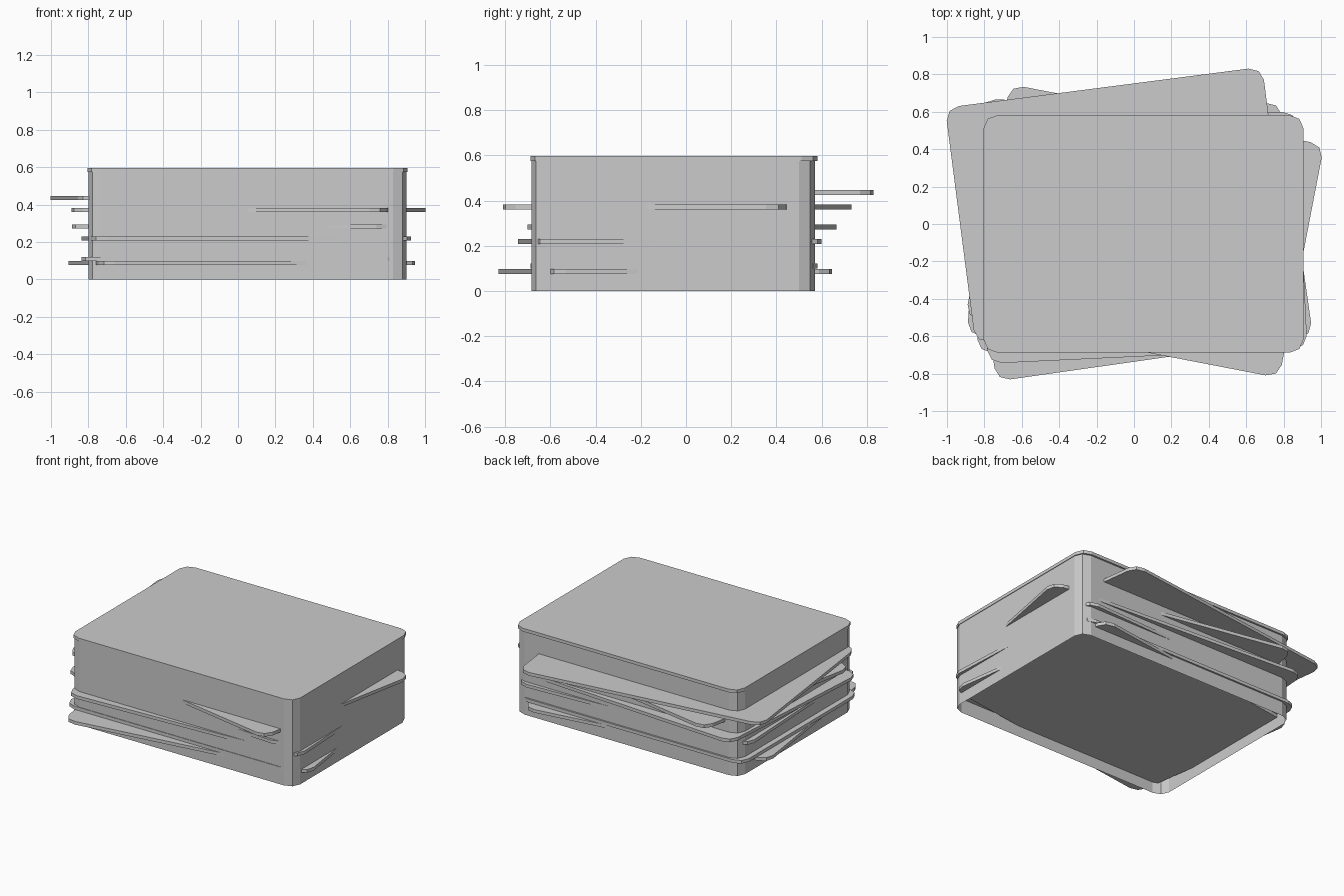
import bpy
import bmesh
from math import radians
from mathutils import Matrix

if "Cube" in bpy.data.objects:
    bpy.data.objects.remove(bpy.data.objects["Cube"], do_unlink=True)

grey = bpy.data.materials.new("card_grey")
grey.use_nodes = True
colour = (0.6, 0.6, 0.6, 1)
grey.diffuse_color = colour
grey.node_tree.nodes["Principled BSDF"].inputs["Base Color"].default_value = colour

CARD = (0.855, 0.635)
THICKNESS = 0.022


def outline(half_x, half_y):
    """Rectangle with clipped corners, counter-clockwise."""
    corner = [(0, 0.07), (0.022, 0.02), (0.074, 0)]
    points = []
    for sx, sy in ((1, 1), (-1, 1), (-1, -1), (1, -1)):
        cuts = corner if sx * sy > 0 else corner[::-1]
        points += [(sx * (half_x - a), sy * (half_y - b)) for a, b in cuts]
    return points


def slab(name, half, x, y, z, height, turn=0, hollow=False):
    """Extrude the outline upward from z; a hollow one has walls only."""
    bm = bmesh.new()
    base = bm.faces.new([bm.verts.new((px, py, 0)) for px, py in outline(*half)])
    out = bmesh.ops.extrude_face_region(bm, geom=[base], use_keep_orig=True)
    top = [v for v in out["geom"] if isinstance(v, bmesh.types.BMVert)]
    bmesh.ops.translate(bm, verts=top, vec=(0, 0, height))
    bmesh.ops.recalc_face_normals(bm, faces=bm.faces)
    if hollow:
        caps = [f for f in bm.faces if len(f.verts) > 4]
        bmesh.ops.delete(bm, geom=caps, context="FACES_ONLY")
    mesh = bpy.data.meshes.new(name)
    bm.to_mesh(mesh)
    bm.free()
    mesh.materials.append(grey)
    obj = bpy.data.objects.new(name, mesh)
    obj.matrix_world = Matrix.Translation((x, y, z)) @ Matrix.Rotation(radians(turn), 4, "Z")
    bpy.context.collection.objects.link(obj)


# Side walls of the neat stack, open underneath, closed by the top card
slab("stack_walls", (0.851, 0.627), 0.051, -0.057, 0, 0.585, hollow=True)
slab("top_card", CARD, 0.051, -0.053, 0.597 - THICKNESS, THICKNESS)

# Crooked cards sticking out of the stack: x, y, middle height, turn
crooked = [
    (0.021, -0.092, 0.087, 8.1),
    (0.018, -0.053, 0.110, 0),
    (0.043, -0.072, 0.218, 2.7),
    (0.002, -0.017, 0.284, -3.7),
    (0.057, -0.038, 0.371, -10.9),
    (-0.081, 0.101, 0.436, 7.35),
]
for i, (x, y, z, turn) in enumerate(crooked, 1):
    slab(f"crooked_card_{i}", CARD, x, y, z - THICKNESS / 2, THICKNESS, turn)
